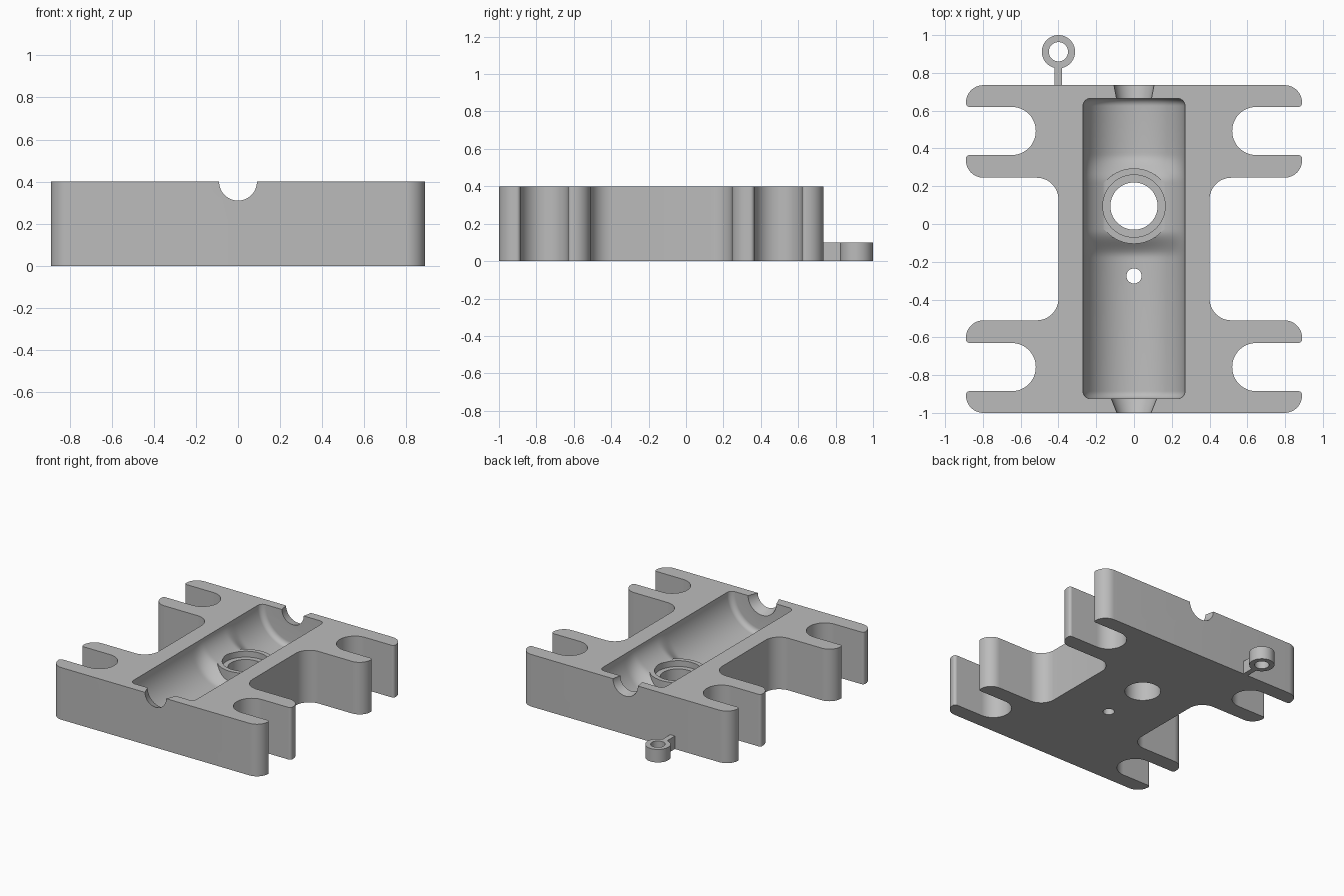
import bpy, bmesh
from math import sin, cos, pi, sqrt
from mathutils import Vector

cube = bpy.data.objects.get("Cube")
if cube:
    bpy.data.objects.remove(cube, do_unlink=True)

grey = bpy.data.materials.new("plain grey")
grey.use_nodes = True
COLOUR = (0.5, 0.5, 0.5, 1)
grey.diffuse_color = COLOUR
grey.node_tree.nodes["Principled BSDF"].inputs["Base Color"].default_value = COLOUR

TOP = 0.4        # height of the block
MID_Y = -0.1325  # middle of the block along its length
HOLE_Y = 0.095   # centre of the seat


def finish(name, bm):
    bmesh.ops.recalc_face_normals(bm, faces=bm.faces)
    mesh = bpy.data.meshes.new(name)
    bm.to_mesh(mesh)
    bm.free()
    mesh.materials.append(grey)
    obj = bpy.data.objects.new(name, mesh)
    bpy.context.collection.objects.link(obj)
    return obj


def loft(name, rings):
    """Skin a list of equal-length point loops and cap both ends."""
    bm = bmesh.new()
    loops = [[bm.verts.new(p) for p in ring] for ring in rings]
    n = len(loops[0])
    for a, b in zip(loops, loops[1:]):
        for i in range(n):
            j = (i + 1) % n
            bm.faces.new((a[i], a[j], b[j], b[i]))
    bm.faces.new(loops[0])
    bm.faces.new(loops[-1])
    return finish(name, bm)


def extrude(name, outline, low, high):
    return loft(name, [[(x, y, z) for x, y in outline] for z in (low, high)])


def circle(x, y, r, n=64):
    return [(x + r * cos(2 * pi * i / n), y + r * sin(2 * pi * i / n)) for i in range(n)]


def groove_ring(y, width, depth, n=96):
    """Ellipse across the block, centred on its top surface."""
    return [(width * cos(2 * pi * i / n), y, TOP + depth * sin(2 * pi * i / n))
            for i in range(n)]


def rounded(corners, steps=12):
    """Round every (x, y, radius) right-angled corner."""
    points = []
    for i, (x, y, r) in enumerate(corners):
        p = Vector((x, y))
        to_prev = (Vector(corners[i - 1][:2]) - p).normalized()
        to_next = (Vector(corners[(i + 1) % len(corners)][:2]) - p).normalized()
        centre = p + (to_prev + to_next) * r
        for k in range(steps + 1):
            a = pi / 2 * k / steps
            points.append(tuple(centre - to_next * r * cos(a) - to_prev * r * sin(a)))
    return points


def combine(target, tool, operation):
    mod = target.modifiers.new(operation.title(), 'BOOLEAN')
    mod.operation = operation
    mod.solver = 'EXACT'
    mod.object = tool
    bpy.ops.object.select_all(action='DESELECT')
    bpy.context.view_layer.objects.active = target
    target.select_set(True)
    bpy.ops.object.modifier_apply(modifier=mod.name)
    bpy.data.objects.remove(tool, do_unlink=True)


def smooth(obj):
    bpy.ops.object.select_all(action='DESELECT')
    bpy.context.view_layer.objects.active = obj
    obj.select_set(True)
    bpy.ops.object.shade_smooth_by_angle(angle=pi / 6)


# Block outline: one quarter with two prongs, mirrored both ways
quarter = [(0.89, 0.8675, 0.093), (0.89, 0.7525, 0.02),
           (0.52, 0.7525, 0.127), (0.52, 0.4975, 0.127),
           (0.89, 0.4975, 0.02), (0.89, 0.3775, 0.093),
           (0.4, 0.3775, 0.115)]
half = quarter + [(x, -v, r) for x, v, r in reversed(quarter)]
full = half + [(-x, v, r) for x, v, r in reversed(half)]
body = extrude("body", rounded([(x, v + MID_Y, r) for x, v, r in full]), 0, TOP)

# Long round trough with filleted ends and a smooth hump under the seat
FRONT, BACK, RADIUS, FILLET = -0.925, 0.665, 0.27, 0.04


def hump(y):
    t = min(max((0.27 - abs(y - HOLE_Y)) / 0.14, 0), 1)
    return 0.08 * t * t * (3 - 2 * t)


stations = [FRONT + FILLET * (1 - cos(pi / 2 * i / 8)) for i in range(9)]
stations += [HOLE_Y + 0.3 * (i / 20 - 1) for i in range(41)]
stations += [BACK - FILLET * (1 - cos(pi / 2 * i / 8)) for i in reversed(range(9))]
rings = []
for y in stations:
    inset = FILLET - min(y - FRONT, BACK - y, FILLET)
    r = RADIUS - FILLET + sqrt(max(FILLET ** 2 - inset ** 2, 0))
    rings.append(groove_ring(y, r, r - hump(y)))
combine(body, loft("trough_cutter", rings), 'DIFFERENCE')

# Raised seat in the trough, with counterbore, bore and small drain hole
combine(body, extrude("seat", circle(0, HOLE_Y, 0.2), 0.05, 0.245), 'UNION')
combine(body, extrude("counterbore", circle(0, HOLE_Y, 0.165), 0.2, 0.6), 'DIFFERENCE')
combine(body, extrude("bore", circle(0, HOLE_Y, 0.125), -0.1, 0.6), 'DIFFERENCE')
combine(body, extrude("drain", circle(0, -0.275, 0.04, 32), -0.1, 0.6), 'DIFFERENCE')

# Tapered openings through both end walls
for y0, r0, y1, r1 in ((-1.01, 0.086, -0.9, 0.13), (0.64, 0.088, 0.745, 0.108)):
    combine(body, loft("end_opening", [groove_ring(y0, r0, r0), groove_ring(y1, r1, r1)]),
            'DIFFERENCE')
smooth(body)

# Small eyelet on a stem at the back
eyelet = extrude("eyelet", circle(-0.4, 0.912, 0.088), 0, 0.1)
stem = [(-0.42, 0.72), (-0.38, 0.72), (-0.38, 0.85), (-0.42, 0.85)]
combine(eyelet, extrude("stem", stem, 0, 0.1), 'UNION')
combine(eyelet, extrude("eyelet_hole", circle(-0.4, 0.912, 0.051), -0.1, 0.2), 'DIFFERENCE')
smooth(eyelet)
